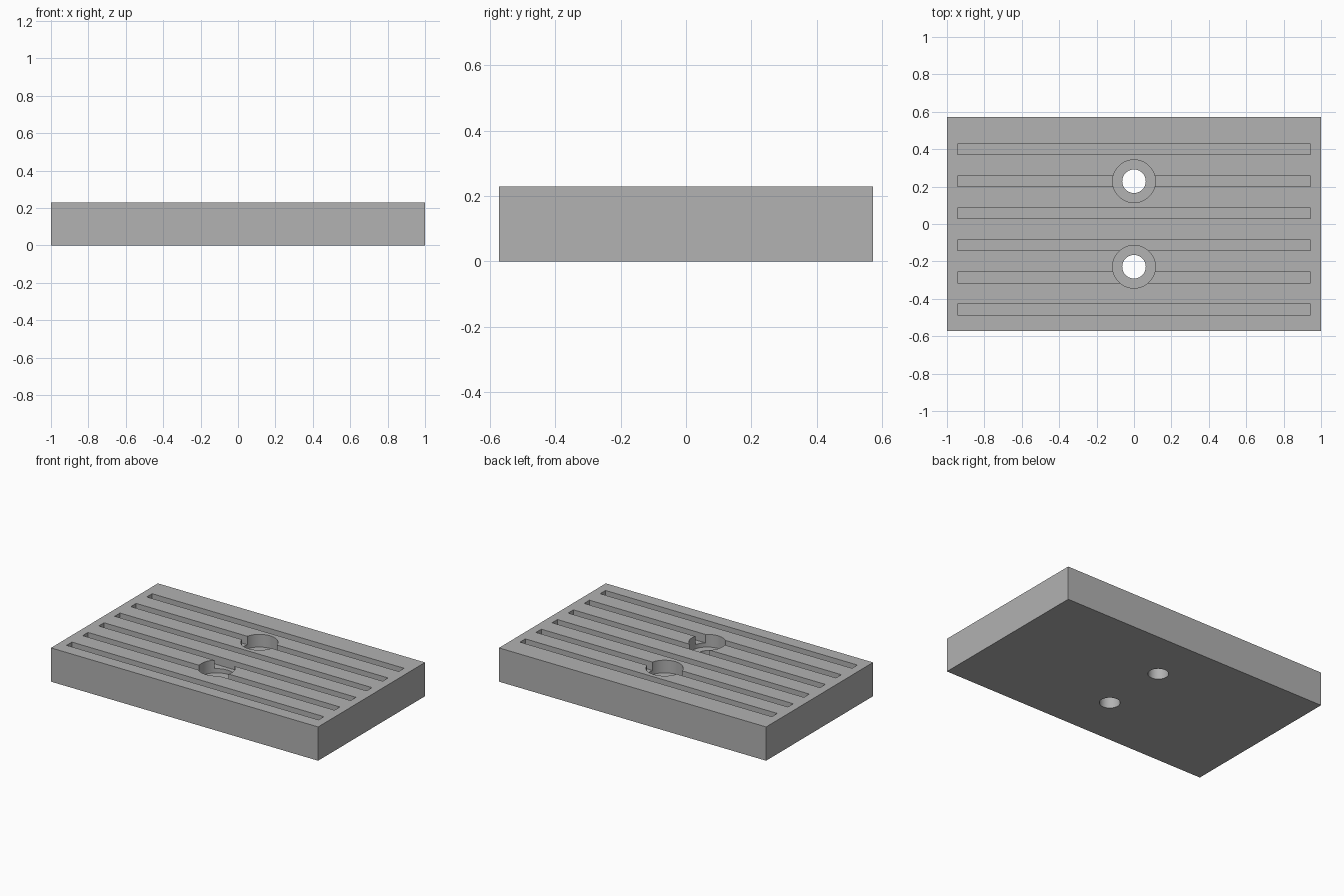
import bpy
import math

cube = bpy.data.objects.get("Cube")
if cube:
    bpy.data.objects.remove(cube, do_unlink=True)

U = 2 / 35                          # one design unit
LENGTH, DEPTH, HEIGHT = 35 * U, 20 * U, 4 * U
SLOT_ROWS = range(-8, 8, 3)
SCREW_ROWS = (-4, 4)

grey = bpy.data.materials.new("plain_grey")
grey.use_nodes = True
grey.diffuse_color = (0.445, 0.445, 0.445, 1)
grey.node_tree.nodes["Principled BSDF"].inputs["Base Color"].default_value = grey.diffuse_color


def box(name, size, centre):
    bpy.ops.mesh.primitive_cube_add(size=1, location=centre)
    ob = bpy.context.object
    ob.name = name
    ob.scale = size
    bpy.ops.object.transform_apply(location=True, rotation=True, scale=True)
    ob.data.materials.append(grey)
    return ob


def cylinder(name, radius, y, bottom, top):
    bpy.ops.mesh.primitive_cylinder_add(
        vertices=64, radius=radius, depth=top - bottom,
        location=(0, y, (top + bottom) / 2))
    ob = bpy.context.object
    ob.name = name
    ob.data.materials.append(grey)
    return ob


def cut(target, cutter):
    cutter.hide_render = True
    mod = target.modifiers.new("cut", "BOOLEAN")
    mod.operation = "DIFFERENCE"
    mod.solver = "EXACT"
    mod.object = cutter
    bpy.ops.object.select_all(action="DESELECT")
    target.select_set(True)
    bpy.context.view_layer.objects.active = target
    bpy.ops.object.modifier_apply(modifier=mod.name)
    bpy.data.objects.remove(cutter, do_unlink=True)


# Solid plate
plate = box("grooved_plate", (LENGTH, DEPTH, HEIGHT), (0, 0, HEIGHT / 2))

# Long grooves, one unit deep
for row in SLOT_ROWS:
    cut(plate, box("groove_cutter", (33 * U, U, 2 * U), (0, row * U, HEIGHT)))

# Screw holes with wide recesses for the heads
for row in SCREW_ROWS:
    cut(plate, cylinder("recess_cutter", 2 * U, row * U, HEIGHT - 1.5 * U, HEIGHT + U))
    cut(plate, cylinder("hole_cutter", 1.1 * U, row * U, -U, HEIGHT + U))

# Smooth bores, sharp edges
bpy.ops.object.shade_smooth_by_angle(angle=math.radians(30))
